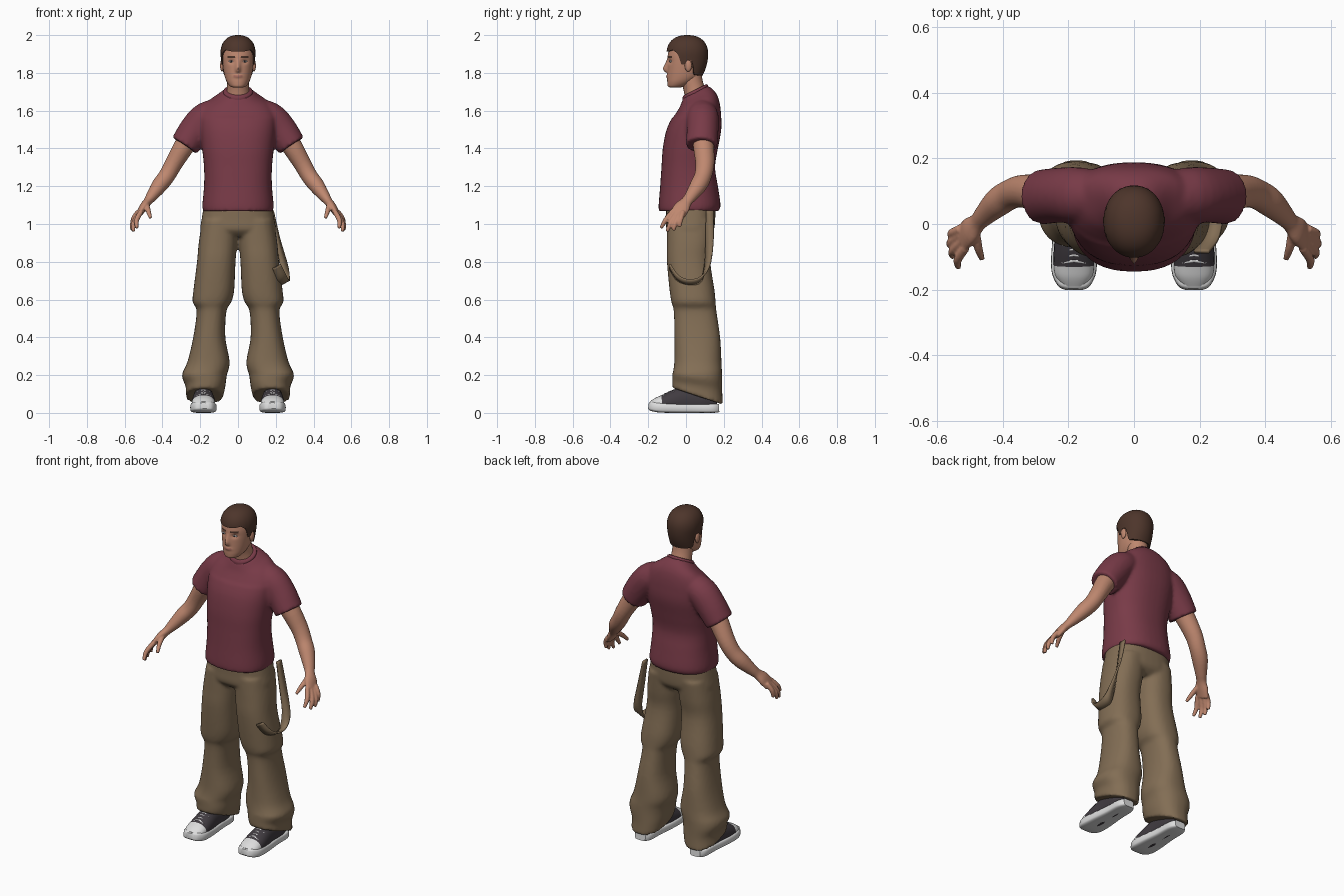
import bpy, bmesh, math
from mathutils import Vector, Matrix

if "Cube" in bpy.data.objects:
    bpy.data.objects.remove(bpy.data.objects["Cube"])


def material(name, rgb):
    m = bpy.data.materials.new(name)
    m.diffuse_color = (*rgb, 1)
    m.use_nodes = True
    m.node_tree.nodes["Principled BSDF"].inputs["Base Color"].default_value = m.diffuse_color
    return m


SKIN = material("skin", (0.52, 0.245, 0.16))
LIP = material("lip", (0.40, 0.16, 0.12))
SHIRT = material("maroon cloth", (0.19, 0.043, 0.064))
PANTS = material("khaki cloth", (0.225, 0.155, 0.09))
HAIR = material("brown hair", (0.075, 0.036, 0.024))
DARK = material("dark canvas", (0.052, 0.044, 0.052))
WHITE = material("white rubber", (0.72, 0.72, 0.72))


def spline(rows, u):
    """Catmull-Rom through rows of equal-length tuples."""
    i = min(int(u), len(rows) - 2)
    t = u - i
    a, b, c, d = (rows[max(0, min(len(rows) - 1, i + k))] for k in (-1, 0, 1, 2))
    return [0.5 * (2 * q + (r - p) * t + (2 * p - 5 * q + 4 * r - s) * t * t
                   + (3 * q - p - 3 * r + s) * t ** 3) for p, q, r, s in zip(a, b, c, d)]


def lerp(table, x):
    for (x0, y0), (x1, y1) in zip(table, table[1:]):
        if x <= x1:
            return y0 + (y1 - y0) * max(0, (x - x0) / (x1 - x0))
    return table[-1][1]


def skin_rings(bm, rings):
    rings = [[bm.verts.new(p) for p in r] for r in rings]
    for a, b in zip(rings, rings[1:]):
        for j in range(len(a)):
            k = (j + 1) % len(a)
            bm.faces.new((a[j], a[k], b[k], b[j]))
    bm.faces.new(rings[0])
    bm.faces.new(rings[-1])


def power(v, e):
    return math.copysign(abs(v) ** e, v)


def tube(bm, rows, n=24, steps=4, e=1.0, ref=None, side=1):
    """Rows are x, y, z, radius a, radius b (+ tilt). Level rings unless ref is given."""
    rings, total = [], (len(rows) - 1) * steps
    for q in range(total + 1):
        u = q / steps
        r = spline(rows, u)
        c, k = Vector((r[0] * side, r[1], r[2])), (r[5] if len(r) > 5 else 0)
        va, vb = Vector((1, 0, 0)), Vector((0, 1, k))
        if ref:
            p0, p1 = spline(rows, max(0, u - .1)), spline(rows, min(len(rows) - 1, u + .1))
            t = Vector(((p1[0] - p0[0]) * side, p1[1] - p0[1], p1[2] - p0[2])).normalized()
            va = (Vector(ref) - t * t.dot(Vector(ref))).normalized()
            vb = t.cross(va)
        ring = []
        for j in range(n):
            a = 2 * math.pi * j / n
            ring.append(c + va * r[3] * power(math.cos(a), e) + vb * r[4] * power(math.sin(a), e))
        rings.append(ring)
    skin_rings(bm, rings)


def ball(bm, center, size):
    m = Matrix.Translation(center) @ Matrix.Diagonal((*size, 1))
    bmesh.ops.create_uvsphere(bm, u_segments=16, v_segments=10, radius=1, matrix=m)


def finish(bm, name, mats, voxel=0, smooth=4, angle=45, rule=None):
    bmesh.ops.recalc_face_normals(bm, faces=bm.faces)
    if rule:
        for f in bm.faces:
            f.material_index = rule(f.calc_center_median())
    me = bpy.data.meshes.new(name)
    bm.to_mesh(me)
    bm.free()
    ob = bpy.data.objects.new(name, me)
    bpy.context.collection.objects.link(ob)
    for m in mats:
        me.materials.append(m)
    if voxel:
        r = ob.modifiers.new("blend", "REMESH")
        r.mode, r.voxel_size, r.use_smooth_shade = "VOXEL", voxel, True
        s = ob.modifiers.new("relax", "SMOOTH")
        s.factor, s.iterations = 0.5, smooth
    else:
        bpy.ops.object.select_all(action="DESELECT")
        ob.select_set(True)
        bpy.context.view_layer.objects.active = ob
        bpy.ops.object.shade_smooth_by_angle(angle=math.radians(angle))
    return ob


# Shirt: torso and both sleeves blended together
bm = bmesh.new()
tube(bm, [(0, .014, 1.068, .186, .158), (0, .019, 1.10, .189, .164), (0, .016, 1.2, .18, .153),
          (0, .012, 1.3, .18, .142), (0, .023, 1.4, .19, .146), (0, .042, 1.5, .2, .145, .02),
          (0, .06, 1.58, .2, .125, .1), (0, .068, 1.64, .165, .104, .25),
          (0, .06, 1.675, .11, .085, .42), (0, .05, 1.70, .074, .064, .5)], n=40, e=.85)
for s in (1, -1):
    tube(bm, [(.08, .085, 1.59, .07, .075), (.165, .088, 1.565, .085, .083),
              (.225, .088, 1.50, .084, .085), (.283, .082, 1.415, .084, .078)],
         ref=(0, 1, 0), side=s)
finish(bm, "shirt", [SHIRT], voxel=.01)

bm = bmesh.new()
tube(bm, [(0, .05, 1.69, .078, .068, .5), (0, .049, 1.703, .077, .067, .5),
          (0, .047, 1.71, .068, .06, .5)], n=32)
finish(bm, "collar", [SHIRT])

# Trousers: hips and two baggy legs
bm = bmesh.new()
tube(bm, [(0, .025, 1.10, .18, .13), (0, .025, 1.03, .192, .13), (0, .022, .97, .2, .125),
          (0, .02, .935, .18, .09)], n=40, e=.8)
for s in (1, -1):
    tube(bm, [(.093, .025, 1.02, .097, .125), (.106, .019, .9, .102, .12), (.115, .014, .8, .102, .115),
              (.128, .032, .65, .108, .119), (.138, .04, .585, .102, .117), (.14, .048, .54, .079, .113),
              (.152, .06, .4, .085, .121), (.156, .063, .27, .112, .125, -.05),
              (.178, .06, .2, .119, .131, -.1), (.172, .06, .14, .105, .132, -.2),
              (.178, .062, .088, .099, .134, -.33)], n=32, e=.85, side=s)
finish(bm, "trousers", [PANTS], voxel=.01)

# Hanging strap from the back waist to the front of the thigh
bm = bmesh.new()
path = [(.185, .125, 1.07, 0, .02, 0), (.212, .125, .92, .008, .02, 0), (.243, .112, .78, .02, .012, 0),
        (.25, .075, .705, .024, 0, .012), (.243, .01, .69, .026, 0, .014),
        (.232, -.045, .715, .024, 0, .014), (.205, -.085, .775, .022, 0, .012)]
prev = None
for q in range(37):
    r = spline(path, q / 6)
    c, w = Vector(r[:3]), Vector(r[3:])
    pair = (bm.verts.new(c - w), bm.verts.new(c + w))
    if prev:
        bm.faces.new((prev[0], prev[1], pair[1], pair[0]))
    prev = pair
strap = finish(bm, "strap", [PANTS])
mod = strap.modifiers.new("thickness", "SOLIDIFY")
mod.thickness, mod.offset = .01, 0

# Arms with palm, fingers and thumb
FINGERS = [((.513, -.072, 1.065), (.537, -.108, 1.02), (.535, -.133, .978)),
           ((.523, -.053, 1.055), (.552, -.082, 1.005), (.553, -.1, .96)),
           ((.528, -.033, 1.055), (.558, -.056, 1.005), (.56, -.066, .965)),
           ((.528, -.015, 1.065), (.555, -.028, 1.025), (.558, -.034, .985)),
           ((.483, -.02, 1.105), (.475, -.07, 1.07), (.463, -.107, 1.032))]
for s, label in ((1, "left"), (-1, "right")):
    bm = bmesh.new()
    tube(bm, [(.2, .09, 1.53, .06, .06), (.28, .093, 1.42, .056, .055), (.34, .1, 1.32, .05, .047),
              (.377, .09, 1.255, .046, .044), (.415, .066, 1.205, .045, .042),
              (.455, .028, 1.15, .034, .031), (.477, .004, 1.12, .03, .023),
              (.5, -.02, 1.09, .042, .022), (.523, -.044, 1.052, .043, .015)],
         ref=(0, 1, 0), side=s)
    for a, b, c in FINGERS:
        tube(bm, [(*a, .014, .014), (*b, .0135, .0135), (*c, .009, .009)], n=12,
             ref=(0, 1, 0), side=s)
    finish(bm, label + "_arm", [SKIN], voxel=.005, smooth=3)

# Neck
bm = bmesh.new()
tube(bm, [(0, .06, 1.64, .068, .06), (0, .045, 1.71, .059, .058), (0, .03, 1.76, .057, .058),
          (0, .025, 1.82, .057, .055)])
finish(bm, "neck", [SKIN])

# Head with sculpted nose, lips and eye sockets
NOSE = [(1.797, 0), (1.81, .75), (1.822, 1), (1.85, .5), (1.875, .12), (1.9, 0)]
bm = bmesh.new()
tube(bm, [(0, -.06, 1.722, .02, .02), (0, -.05, 1.728, .04, .045), (0, -.03, 1.75, .058, .069),
          (0, -.012, 1.78, .07, .087), (0, -.004, 1.82, .078, .094), (0, 0, 1.86, .083, .097),
          (0, .003, 1.9, .085, .098), (0, .006, 1.94, .078, .092), (0, .008, 1.97, .05, .065),
          (0, .01, 1.98, .02, .03)], n=80, steps=8, e=.95)
for v in bm.verts:
    x, y, z = v.co
    if y < -.03:
        v.co.y += (-.025 * math.exp(-(x / .012) ** 2) * lerp(NOSE, z)
                   - .006 * math.exp(-(x / .022) ** 2 - ((z - 1.782) / .009) ** 2)
                   + .009 * math.exp(-((abs(x) - .036) / .016) ** 2 - ((z - 1.861) / .012) ** 2))


def face_colour(c):
    if c.y < -.05 and abs(c.x) < .024 and abs(c.z - 1.782) < .006:
        return 1
    if c.y < -.05 and .017 < abs(c.x) < .056 and abs(c.z - 1.883) < .0045:
        return 2
    return 0


finish(bm, "head", [SKIN, LIP, HAIR], rule=face_colour, angle=80)

# Ears and eyes
for s, label in ((1, "left"), (-1, "right")):
    for part, mat, pos, size in (("ear", SKIN, (.085, .012, 1.838), (.01, .019, .031)),
                                 ("eye", WHITE, (.036, -.079, 1.861), (.0135, .009, .0055)),
                                 ("iris", DARK, (.036, -.0855, 1.861), (.0045, .004, .0045))):
        bm = bmesh.new()
        ball(bm, (pos[0] * s, pos[1], pos[2]), size)
        finish(bm, label + "_" + part, [mat], angle=80)

# Hair cap following a hairline that depends on direction
HAIRLINE = [(-1, 1.785), (-.4, 1.79), (-.22, 1.865), (.05, 1.868), (.1, 1.845), (.3, 1.845),
            (.42, 1.9), (.7, 1.922), (1, 1.912)]
bm = bmesh.new()
rings = []
for q in range(-1, 20):
    ring = []
    for j in range(64):
        a = 2 * math.pi * j / 64
        low = lerp(HAIRLINE, -math.sin(a))
        z = low + (2 - low) * math.sin(max(q, 0) / 19.3 * math.pi / 2)
        f = (1 - max(0, (z - 1.9) / .1) ** 2.3) ** (1 / 2.3)
        drop = max(0, 1.9 - z) / .12
        f *= .88 if q < 0 else 1
        hw, ry = (.093 - .012 * drop) * f, (.11 - .032 * drop * drop) * f
        ring.append((hw * power(math.cos(a), .95), .007 + ry * power(math.sin(a), .95), z))
    rings.append(ring)
skin_rings(bm, rings)
finish(bm, "hair", [HAIR], angle=60)

# Sneakers: rubber sole, canvas upper with toe cap, laces
for s, label in ((1, "left"), (-1, "right")):
    X = .183
    bm = bmesh.new()
    tube(bm, [(X, -.199, .038, .028, .016), (X, -.186, .036, .05, .024), (X, -.14, .029, .069, .027),
              (X, -.05, .025, .066, .025), (X, .05, .024, .056, .024), (X, .14, .024, .053, .024),
              (X, .175, .026, .034, .022)], e=.45, ref=(1, 0, 0), side=s)
    finish(bm, label + "_sole", [WHITE], angle=40)
    bm = bmesh.new()
    tube(bm, [(X, -.188, .04, .036, .02), (X, -.155, .045, .058, .036), (X, -.11, .05, .062, .05),
              (X, -.06, .06, .06, .062), (X, 0, .07, .054, .07), (X, .1, .07, .05, .07),
              (X, .165, .06, .032, .05)], steps=6, e=.9, ref=(1, 0, 0), side=s)
    finish(bm, label + "_upper", [DARK, WHITE], rule=lambda c: 1 if c.y < -.128 else 0)
    bm = bmesh.new()
    for i in range(4):
        y, z = -.112 + .018 * i, .1 + .0075 * i
        for d in (-.006, .006):
            tube(bm, [(X - .036, y - d, z - .012, .004, .003), (X, y, z + .002, .004, .003),
                      (X + .036, y + d, z - .012, .004, .003)], n=8, ref=(0, 1, 0), side=s)
    finish(bm, label + "_laces", [WHITE])
